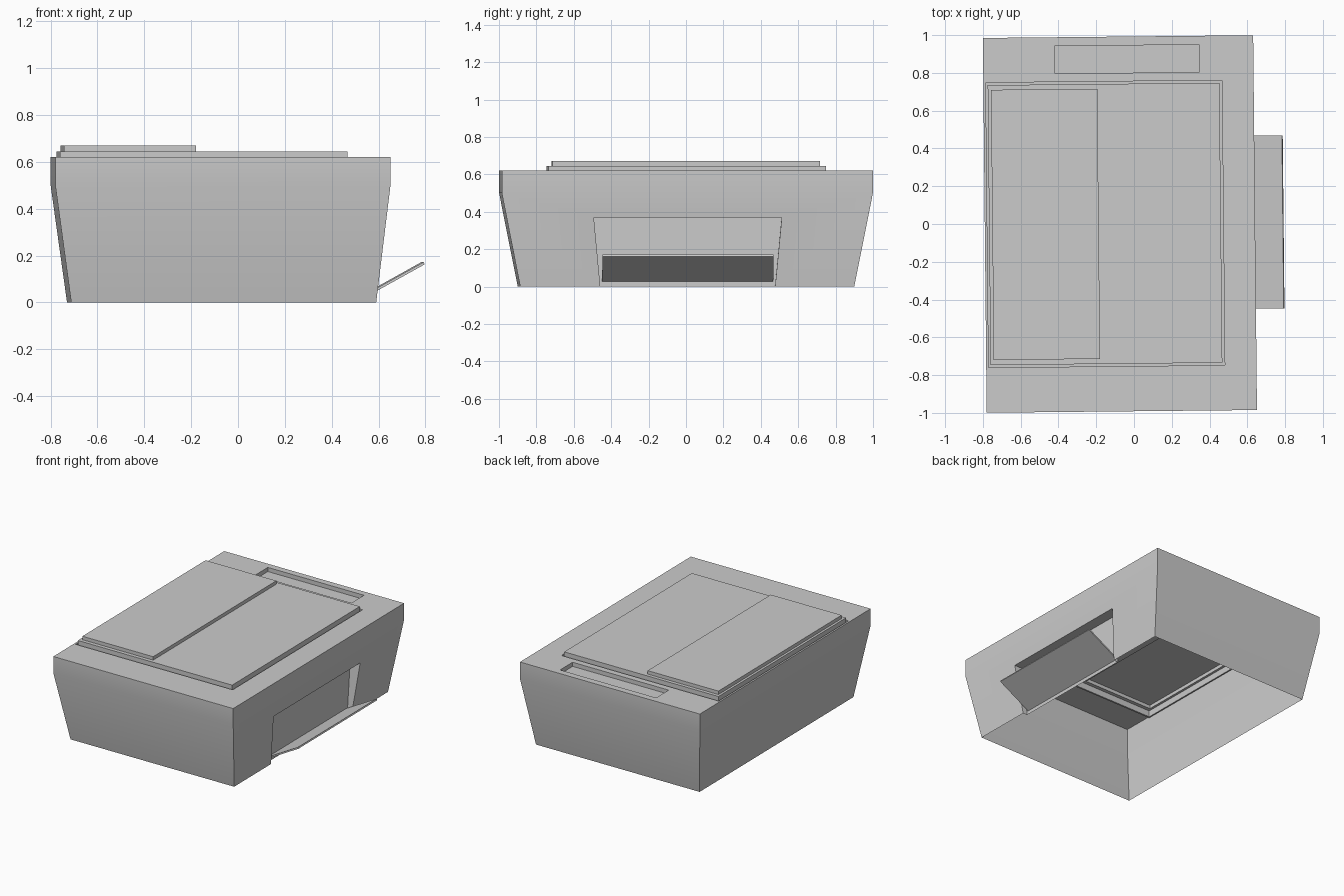
import bpy, bmesh, math
from mathutils import Matrix

if "Cube" in bpy.data.objects:
    bpy.data.objects.remove(bpy.data.objects["Cube"])

# The whole model sits slightly turned and offset from the origin
PLACE = Matrix.Translation((-0.075, 0, 0)) @ Matrix.Rotation(math.radians(0.58), 4, 'Z')


def finish(bm, name, closed=False):
    bmesh.ops.remove_doubles(bm, verts=bm.verts, dist=1e-5)
    if closed:
        bmesh.ops.recalc_face_normals(bm, faces=bm.faces)
    me = bpy.data.meshes.new(name)
    bm.to_mesh(me)
    bm.free()
    ob = bpy.data.objects.new(name, me)
    bpy.context.collection.objects.link(ob)
    ob.matrix_world = PLACE
    bpy.ops.object.select_all(action='DESELECT')
    ob.select_set(True)
    bpy.context.view_layer.objects.active = ob
    bpy.ops.object.shade_smooth_by_angle(angle=math.radians(30))
    return ob


def face(bm, pts):
    return bm.faces.new([bm.verts.new(p) for p in pts])


def ring(r, z):
    x0, x1, y0, y1 = r
    return [(x0, y0, z), (x1, y0, z), (x1, y1, z), (x0, y1, z)]


def bridge(bm, a, b, skip=()):
    for i in range(4):
        j = (i + 1) % 4
        if i not in skip:
            face(bm, [a[i], a[j], b[j], b[i]])


def plate(bm, outer, holes, z):
    """Flat rectangle with rectangular openings, as a grid of cells."""
    rects = [outer] + holes
    xs = sorted({v for r in rects for v in r[:2]})
    ys = sorted({v for r in rects for v in r[2:]})
    for xa, xb in zip(xs, xs[1:]):
        for ya, yb in zip(ys, ys[1:]):
            cx, cy = (xa + xb) / 2, (ya + yb) / 2
            if not any(h[0] < cx < h[1] and h[2] < cy < h[3] for h in holes):
                face(bm, ring((xa, xb, ya, yb), z))


BASE = (-0.646, 0.656, -0.893, 0.893)
RIM = (-0.715, 0.716, -0.992, 0.992)
GROOVE = (-0.702, 0.548, -0.753, 0.755)
DECK = (-0.692, 0.535, -0.740, 0.742)
STRIP = (-0.675, -0.112, -0.713, 0.717)
SLOT = (-0.336, 0.429, 0.800, 0.945)
TOP, BEND = 0.62, 0.50

# Open-bottomed shell: tapered walls, vertical upper band
bm = bmesh.new()
base, bend, rim = ring(BASE, 0), ring(RIM, BEND), ring(RIM, TOP)
bridge(bm, base, bend, skip=(1,))
bridge(bm, bend, rim)


# Right wall with a doorway notch
def wall_x(z):
    return BASE[1] + (RIM[1] - BASE[1]) * z / BEND


DH = 0.37
door = [(-0.465, 0), (-0.50, DH), (0.505, DH), (0.47, 0)]
outer = [(wall_x(z), y, z) for y, z in door]
inner = [(0.622, y, z) for y, z in door]
face(bm, [base[1]] + outer + [base[2], bend[2], bend[1]])
for i in range(3):
    face(bm, [outer[i], inner[i], inner[i + 1], outer[i + 1]])
face(bm, inner[::-1])

# Top with groove, raised deck and strip, and sunken slot
plate(bm, RIM, [GROOVE, SLOT], TOP)
bridge(bm, ring(SLOT, TOP - 0.03), ring(SLOT, TOP))
face(bm, ring(SLOT, TOP - 0.03))
bridge(bm, ring(GROOVE, 0.60), ring(GROOVE, TOP))
plate(bm, GROOVE, [DECK], 0.60)
bridge(bm, ring(DECK, 0.60), ring(DECK, 0.645))
plate(bm, DECK, [STRIP], 0.645)
bridge(bm, ring(STRIP, 0.645), ring(STRIP, 0.67))
face(bm, ring(STRIP, 0.67))
finish(bm, "housing", closed=True)

# Sloping flap at the foot of the doorway
bm = bmesh.new()
prof = [(0.608, 0.018), (0.867, 0.162), (0.863, 0.172), (0.604, 0.028)]
ends = [[(x, y, z) for x, z in prof] for y in (-0.455, 0.46)]
bridge(bm, *ends)
face(bm, ends[0])
face(bm, ends[1])
finish(bm, "door_flap", closed=True)
